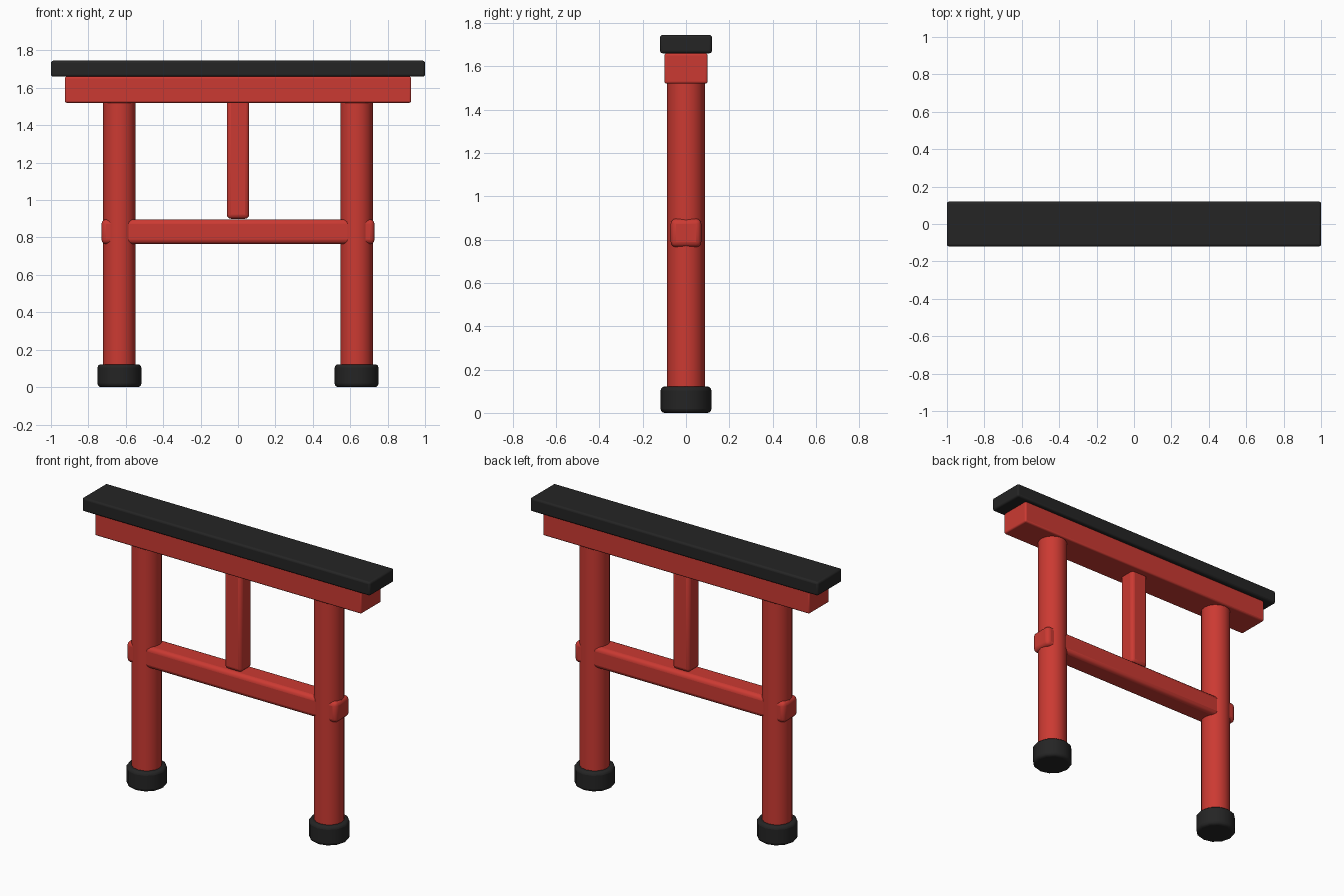
import bpy, math

if "Cube" in bpy.data.objects:
    bpy.data.objects.remove(bpy.data.objects["Cube"])


def material(name, rgb):
    m = bpy.data.materials.new(name)
    m.diffuse_color = (*rgb, 1)
    m.use_nodes = True
    m.node_tree.nodes["Principled BSDF"].inputs["Base Color"].default_value = m.diffuse_color
    return m


RED = material("red paint", (0.60, 0.042, 0.032))
BLACK = material("black paint", (0.018, 0.018, 0.018))


def finish(ob, name, mat, bevel):
    ob.name = name
    ob.data.materials.append(mat)
    if bevel:
        b = ob.modifiers.new("bevel", 'BEVEL')
        b.width = bevel
        b.segments = 3
        b.limit_method = 'ANGLE'
        b.angle_limit = math.radians(40)
    bpy.ops.object.shade_smooth_by_angle(angle=math.radians(35))


def box(name, mat, half_x, half_y, z0, z1, bevel):
    bpy.ops.mesh.primitive_cube_add(size=1, location=(0, 0, (z0 + z1) / 2))
    ob = bpy.context.object
    ob.scale = (2 * half_x, 2 * half_y, z1 - z0)
    bpy.ops.object.transform_apply(location=False, rotation=False, scale=True)
    finish(ob, name, mat, bevel)


def cylinder(name, mat, x, r, z0, z1, sides, bevel):
    bpy.ops.mesh.primitive_cylinder_add(vertices=sides, radius=r, depth=z1 - z0,
                                        location=(x, 0, (z0 + z1) / 2))
    finish(bpy.context.object, name, mat, bevel)


# Roof and beams
box("top_roof", BLACK, 1.0, 0.12, 1.66, 1.745, 0.012)
box("upper_beam", RED, 0.926, 0.10, 1.52, 1.66, 0.01)
box("cross_bar", RED, 0.73, 0.071, 0.765, 0.897, 0.025)
box("centre_strut", RED, 0.06, 0.056, 0.90, 1.54, 0.022)

# Pillars with black feet
for side, x in (("left", -0.634), ("right", 0.634)):
    cylinder(side + "_pillar", RED, x, 0.087, 0.02, 1.53, 16, 0)
    cylinder(side + "_foot", BLACK, x, 0.117, 0.0, 0.122, 12, 0.018)
